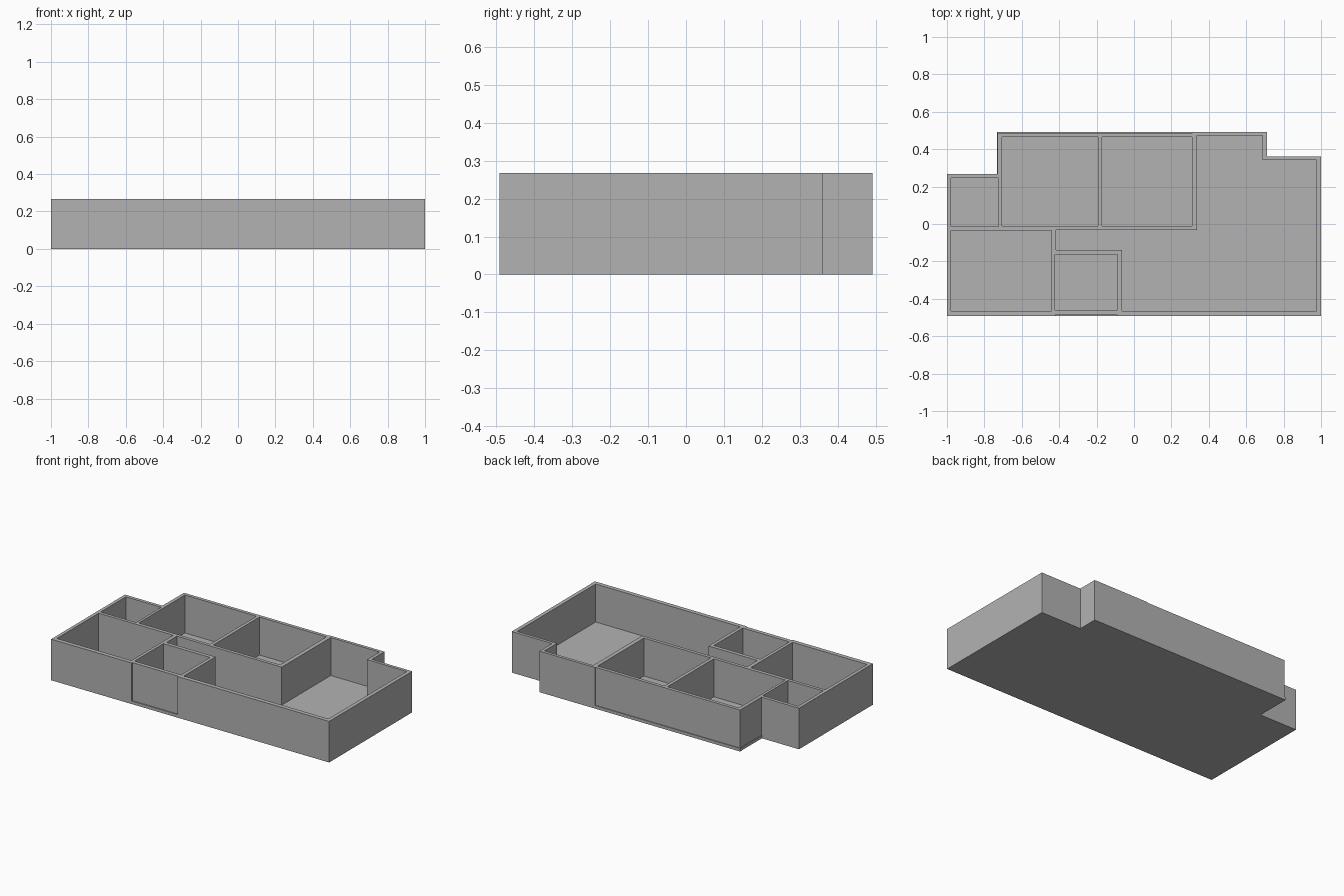
import bpy
import bmesh

cube = bpy.data.objects.get("Cube")
if cube:
    bpy.data.objects.remove(cube, do_unlink=True)

FLOOR_TOP = 0.02
WALL_TOP = 0.267

grey = bpy.data.materials.new("plain grey")
grey.use_nodes = True
grey.diffuse_color = (0.45, 0.45, 0.45, 1)
grey.node_tree.nodes["Principled BSDF"].inputs["Base Color"].default_value = (0.45, 0.45, 0.45, 1)


def rect(x0, y0, x1, y1):
    return [(x0, y0), (x1, y0), (x1, y1), (x0, y1)]


def prisms(name, outlines, z0, z1):
    """One object made of vertical prisms, one for each plan outline."""
    bm = bmesh.new()
    for outline in outlines:
        base = bm.faces.new([bm.verts.new((x, y, z0)) for x, y in outline])
        top = bmesh.ops.extrude_face_region(bm, geom=[base])["geom"]
        moved = [v for v in top if isinstance(v, bmesh.types.BMVert)]
        bmesh.ops.translate(bm, verts=moved, vec=(0, 0, z1 - z0))
    bmesh.ops.recalc_face_normals(bm, faces=bm.faces[:])
    mesh = bpy.data.meshes.new(name)
    bm.to_mesh(mesh)
    bm.free()
    mesh.materials.append(grey)
    obj = bpy.data.objects.new(name, mesh)
    bpy.context.collection.objects.link(obj)
    return obj


# Floor slab, following the outside of the house
floor_plan = [(-1, -0.492), (1, -0.492), (1, 0.362), (0.71, 0.362), (0.71, 0.492),
              (-0.733, 0.492), (-0.733, 0.267), (-1, 0.267)]
prisms("floor_slab", [floor_plan], 0, FLOOR_TOP)

# Wall block, set back slightly at the bathroom front and the bedroom back
wall_plan = [(-1, -0.492), (-0.42, -0.492), (-0.42, -0.485), (-0.09, -0.485), (-0.09, -0.492),
             (1, -0.492), (1, 0.362), (0.71, 0.362), (0.71, 0.492), (0.31, 0.492),
             (0.31, 0.487), (-0.73, 0.487), (-0.73, 0.267), (-1, 0.267)]
walls = prisms("walls", [wall_plan], FLOOR_TOP, WALL_TOP)

# Room spaces cut out of the wall block
living_room = [(0.337, 0.472), (0.337, -0.032), (-0.417, -0.032), (-0.417, -0.138),
               (-0.065, -0.138), (-0.065, -0.464), (0.975, -0.464), (0.975, 0.342),
               (0.688, 0.342), (0.688, 0.472)]
rooms = [
    rect(-0.978, -0.013, -0.724, 0.245),   # closet
    rect(-0.707, -0.01, -0.193, 0.465),    # left bedroom
    rect(-0.171, -0.01, 0.31, 0.465),      # middle bedroom
    rect(-0.978, -0.464, -0.442, -0.034),  # front bedroom
    rect(-0.422, -0.459, -0.087, -0.163),  # bathroom
    living_room,
]
cutter = prisms("room_cutter", rooms, FLOOR_TOP - 0.1, WALL_TOP + 0.1)

cut = walls.modifiers.new("rooms", 'BOOLEAN')
cut.operation = 'DIFFERENCE'
cut.solver = 'EXACT'
cut.object = cutter
cutter.hide_render = True

# Bake the cut and drop the helper
bpy.context.view_layer.objects.active = walls
bpy.ops.object.modifier_apply(modifier=cut.name)
bpy.data.objects.remove(cutter, do_unlink=True)
